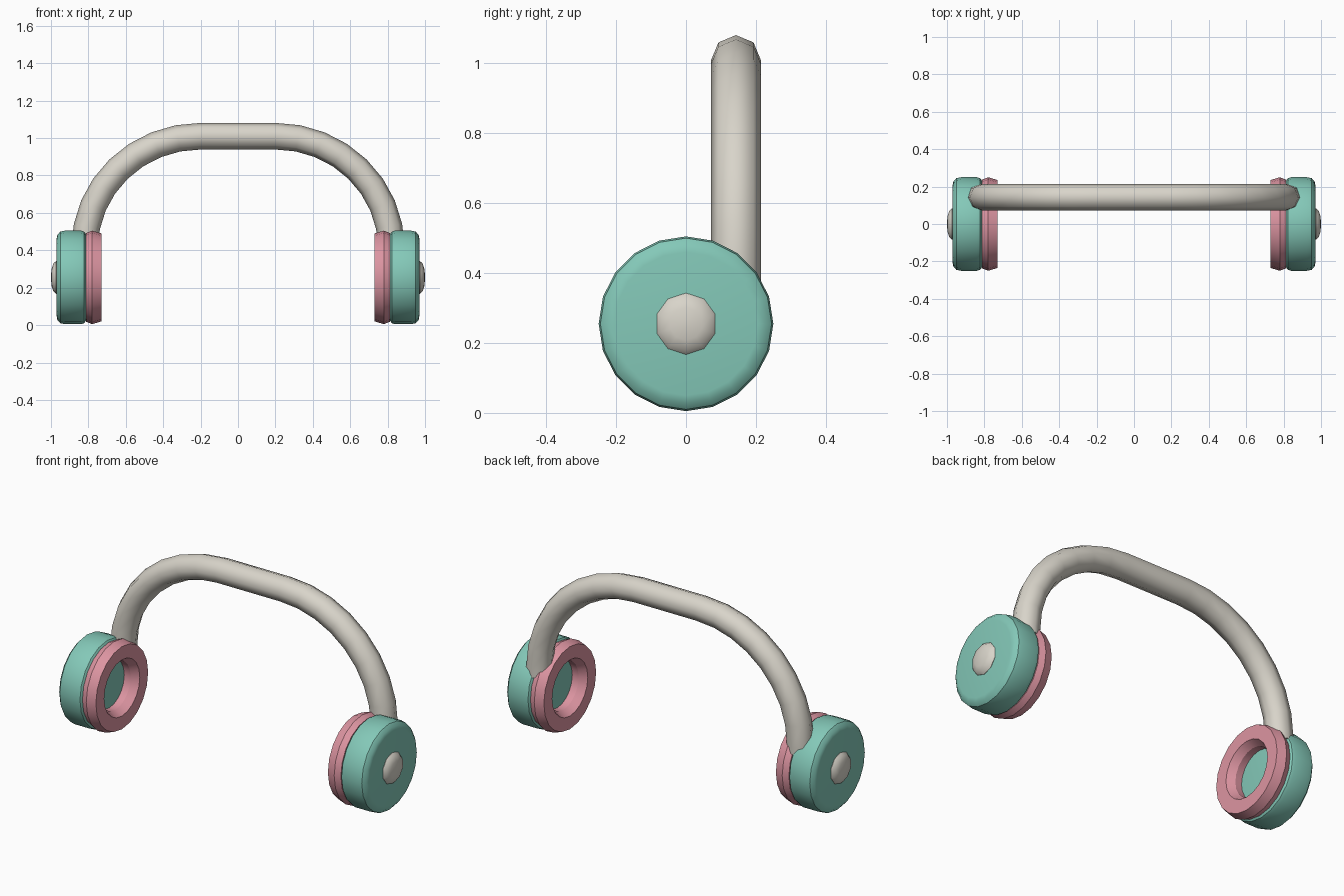
import bpy, bmesh, math
from mathutils import Vector

if "Cube" in bpy.data.objects:
    bpy.data.objects.remove(bpy.data.objects["Cube"])

CUP_Z = 0.255


def material(name, rgb):
    m = bpy.data.materials.new(name)
    m.diffuse_color = (*rgb, 1)
    m.use_nodes = True
    m.node_tree.nodes["Principled BSDF"].inputs["Base Color"].default_value = m.diffuse_color
    return m


cream = material("warm_cream", (0.69, 0.66, 0.59))
mint = material("mint_green", (0.23, 0.58, 0.48))
pink = material("soft_pink", (0.72, 0.30, 0.36))


def finish(name, bm, mat, angle):
    """Turn a bmesh into a shaded, coloured object."""
    bmesh.ops.remove_doubles(bm, verts=bm.verts, dist=1e-5)
    bmesh.ops.recalc_face_normals(bm, faces=bm.faces)
    mesh = bpy.data.meshes.new(name)
    bm.to_mesh(mesh)
    bm.free()
    mesh.materials.append(mat)
    ob = bpy.data.objects.new(name, mesh)
    bpy.context.collection.objects.link(ob)
    bpy.ops.object.select_all(action='DESELECT')
    ob.select_set(True)
    bpy.context.view_layer.objects.active = ob
    bpy.ops.object.shade_smooth_by_angle(angle=math.radians(angle))
    return ob


def skin(bm, rings, closed=False):
    """Bridge successive vertex rings with quads."""
    n = len(rings[0])
    pairs = list(zip(rings, rings[1:]))
    if closed:
        pairs.append((rings[-1], rings[0]))
    for a, b in pairs:
        for i in range(n):
            j = (i + 1) % n
            bm.faces.new((a[i], a[j], b[j], b[i]))
    if not closed:
        bm.faces.new(rings[0])
        bm.faces.new(rings[-1])


def lathe(name, profile, side, sides, mat, closed=False, angle=35):
    """Revolve (x, radius) points about the ear axis."""
    bm = bmesh.new()
    rings = []
    for x, r in profile:
        rings.append([bm.verts.new((side * x,
                                    r * math.sin(2 * math.pi * k / sides),
                                    CUP_Z + r * math.cos(2 * math.pi * k / sides)))
                      for k in range(sides)])
    skin(bm, rings, closed)
    return finish(name, bm, mat, angle)


cup = [(0.97, 0.205), (0.966, 0.227), (0.95, 0.245), (0.925, 0.25),
       (0.84, 0.25), (0.823, 0.245), (0.813, 0.232), (0.81, 0.215)]
pad = [(0.813, 0.237), (0.78, 0.25), (0.73, 0.235),
       (0.73, 0.16), (0.77, 0.135), (0.813, 0.135)]
knob = [(0.95, 0.085), (0.972, 0.088), (0.987, 0.075), (0.996, 0.047), (1.0, 0.012)]

# Ear cups, cushions and outer knobs on both sides
for side, label in ((-1, "left"), (1, "right")):
    lathe(label + "_ear_cup", cup, side, 20, mint)
    lathe(label + "_ear_cushion", pad, side, 20, pink, closed=True, angle=30)
    lathe(label + "_knob", knob, side, 10, cream, angle=45)

# Headband centre line: straight ends, elliptical shoulders, flat top
half = [(0.82, 0.37)]
for k in range(9):
    t = math.pi / 2 * k / 8
    half.append((0.2 + 0.62 * math.cos(t), 0.41 + 0.6 * math.sin(t)))
path = half + [(-x, z) for x, z in reversed(half)]

# Headband tube with an octagonal section
bm = bmesh.new()
rings = []
for i, (x, z) in enumerate(path):
    a, b = path[max(i - 1, 0)], path[min(i + 1, len(path) - 1)]
    tangent = Vector((b[0] - a[0], 0, b[1] - a[1])).normalized()
    normal = Vector((tangent.z, 0, -tangent.x))
    ring = []
    for k in range(8):
        t = 2 * math.pi * k / 8
        p = Vector((x, 0.143, z)) + 0.071 * (normal * math.cos(t) + Vector((0, 1, 0)) * math.sin(t))
        ring.append(bm.verts.new(p))
    rings.append(ring)
skin(bm, rings)
finish("headband", bm, cream, 60)
